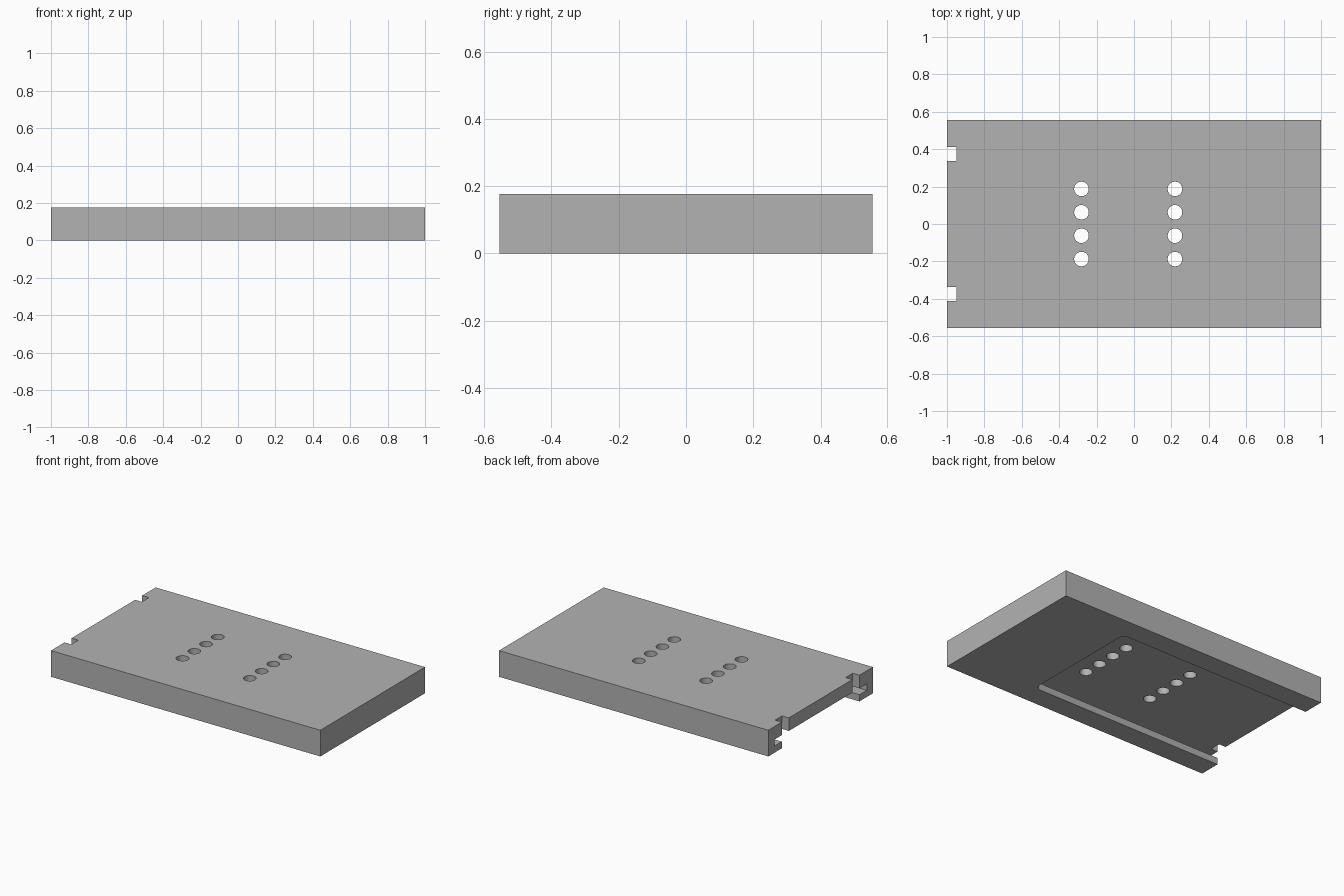
import bpy
import bmesh
from math import pi, cos, sin, radians

cube = bpy.data.objects.get("Cube")
if cube:
    bpy.data.objects.remove(cube, do_unlink=True)

HALF_X, HALF_Y, HEIGHT = 1.0, 0.555, 0.176
CEILING, LIP = 0.088, 0.045

grey = bpy.data.materials.new("plain_grey")
grey.use_nodes = True
grey.diffuse_color = (0.45, 0.45, 0.45, 1)
grey.node_tree.nodes["Principled BSDF"].inputs["Base Color"].default_value = (0.45, 0.45, 0.45, 1)


def prism(name, outline, z0, z1):
    """Extrude a counter-clockwise outline from z0 to z1."""
    bm = bmesh.new()
    base = bm.faces.new([bm.verts.new((x, y, z0)) for x, y in outline])
    top = bmesh.ops.extrude_face_region(bm, geom=[base])["geom"]
    for v in top:
        if isinstance(v, bmesh.types.BMVert):
            v.co.z = z1
    bmesh.ops.recalc_face_normals(bm, faces=bm.faces)
    mesh = bpy.data.meshes.new(name)
    bm.to_mesh(mesh)
    bm.free()
    mesh.materials.append(grey)
    obj = bpy.data.objects.new(name, mesh)
    bpy.context.collection.objects.link(obj)
    return obj


def rect(x0, x1, y0, y1):
    return [(x0, y0), (x1, y0), (x1, y1), (x0, y1)]


def circle(cx, cy, r, n=32):
    return [(cx + r * cos(2 * pi * i / n), cy + r * sin(2 * pi * i / n)) for i in range(n)]


def tongue(end, half, r, n=8):
    """Outline open past the -x end, with rounded corners at the +x end."""
    arc = [(end - r + r * sin(a), half - r + r * cos(a))
           for a in (pi / 2 * i / n for i in range(n + 1))]
    lower = [(x, -y) for x, y in arc]
    return [(-HALF_X - 0.1, -half)] + lower + arc[::-1] + [(-HALF_X - 0.1, half)]


# Solid housing block
housing = prism("housing", rect(-HALF_X, HALF_X, -HALF_Y, HALF_Y), 0, HEIGHT)

# Underside pocket and the wider lid groove above its lip
cutters = [
    prism("groove_cutter", tongue(0.51, 0.49, 0.1), LIP, CEILING),
    prism("pocket_cutter", tongue(0.43, 0.412, 0.04), -0.1, CEILING - 0.02),
]

# Two notches through the roof at the open end
for lo, hi in ((0.337, 0.412), (-0.412, -0.337)):
    cutters.append(prism("notch_cutter", rect(-1.1, -0.95, lo, hi), CEILING - 0.02, 0.3))

# Two rows of round holes through the roof
for x in (-0.281, 0.219):
    for i in range(4):
        cutters.append(prism("hole_cutter", circle(x, (i - 1.5) * 0.125, 0.039),
                             CEILING - 0.02, 0.3))

# Cut everything out of the housing
bpy.ops.object.select_all(action='DESELECT')
bpy.context.view_layer.objects.active = housing
housing.select_set(True)
for cutter in cutters:
    cutter.hide_render = True
    mod = housing.modifiers.new("cut", 'BOOLEAN')
    mod.operation = 'DIFFERENCE'
    mod.solver = 'EXACT'
    mod.object = cutter
    bpy.ops.object.modifier_apply(modifier=mod.name)
for cutter in cutters:
    bpy.data.objects.remove(cutter, do_unlink=True)

bpy.ops.object.shade_smooth_by_angle(angle=radians(30))
